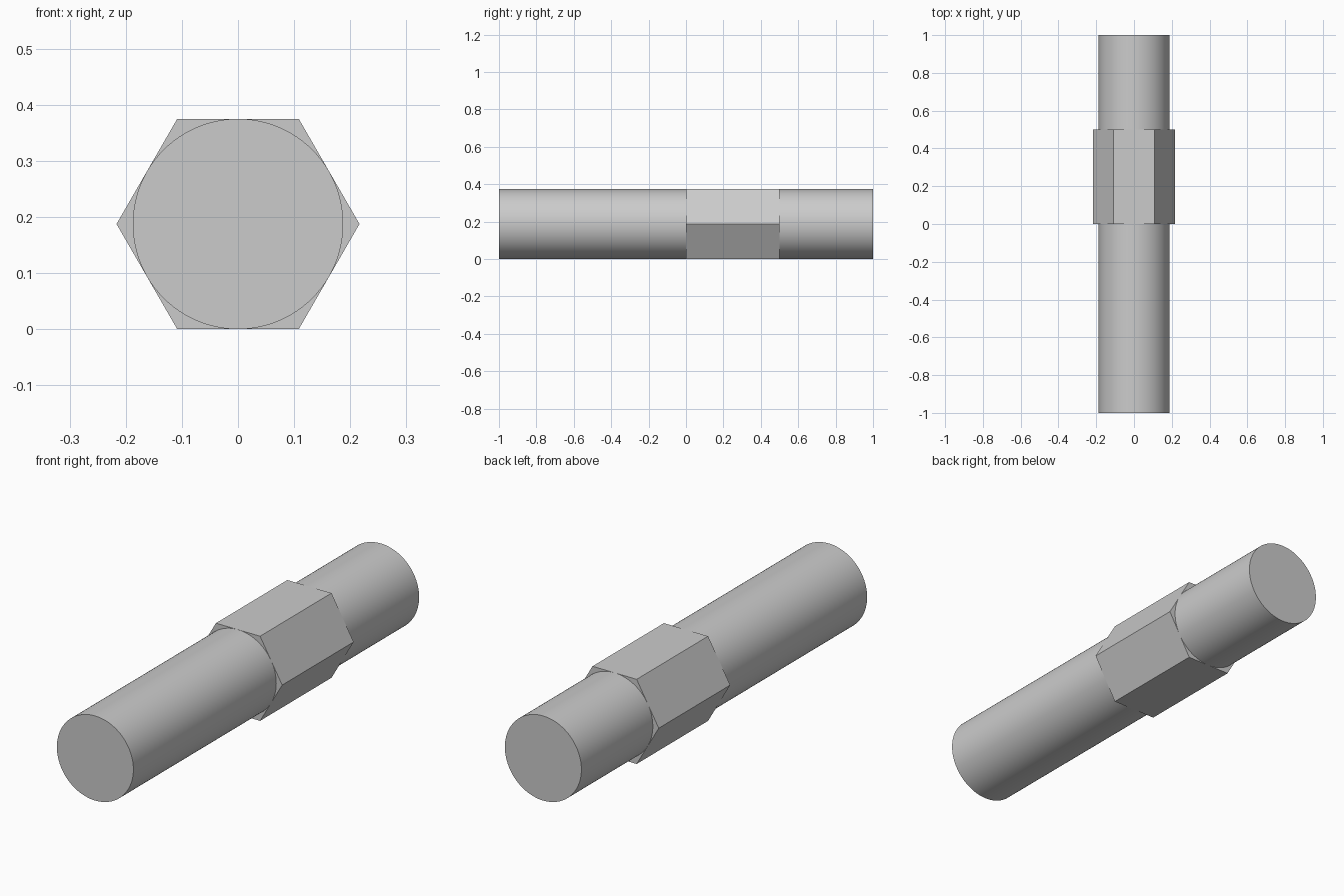
import bpy
import bmesh
from math import cos, sin, pi, radians
from mathutils import Vector

RADIUS = 0.1875                    # rod radius, also half the nut's width across flats
NUT_RADIUS = RADIUS / cos(pi / 6)  # nut corner radius

cube = bpy.data.objects.get("Cube")
if cube:
    bpy.data.objects.remove(cube, do_unlink=True)

# Single plain grey
grey = bpy.data.materials.new("plain_grey")
grey.use_nodes = True
colour = (0.6, 0.6, 0.6, 1.0)
grey.diffuse_color = colour
grey.node_tree.nodes["Principled BSDF"].inputs["Base Color"].default_value = colour


def prism(name, sides, radius, y_start, y_end):
    """Regular prism along y with a corner pointing to +x."""
    bm = bmesh.new()
    ring = []
    for i in range(sides):
        a = 2 * pi * i / sides
        ring.append(bm.verts.new((radius * cos(a), y_start, RADIUS + radius * sin(a))))
    face = bm.faces.new(ring)
    result = bmesh.ops.extrude_face_region(bm, geom=[face], use_keep_orig=True)
    moved = [g for g in result["geom"] if isinstance(g, bmesh.types.BMVert)]
    bmesh.ops.translate(bm, verts=moved, vec=Vector((0, y_end - y_start, 0)))
    bmesh.ops.recalc_face_normals(bm, faces=bm.faces)
    mesh = bpy.data.meshes.new(name)
    bm.to_mesh(mesh)
    bm.free()
    mesh.materials.append(grey)
    obj = bpy.data.objects.new(name, mesh)
    bpy.context.collection.objects.link(obj)
    return obj


# Round rod, running the full length
rod = prism("rod", 96, RADIUS, -1, 1)
bpy.ops.object.select_all(action="DESELECT")
rod.select_set(True)
bpy.context.view_layer.objects.active = rod
bpy.ops.object.shade_smooth_by_angle(angle=radians(30))

# Hexagonal nut, behind the middle
prism("hex_nut", 6, NUT_RADIUS, 0, 0.5)
